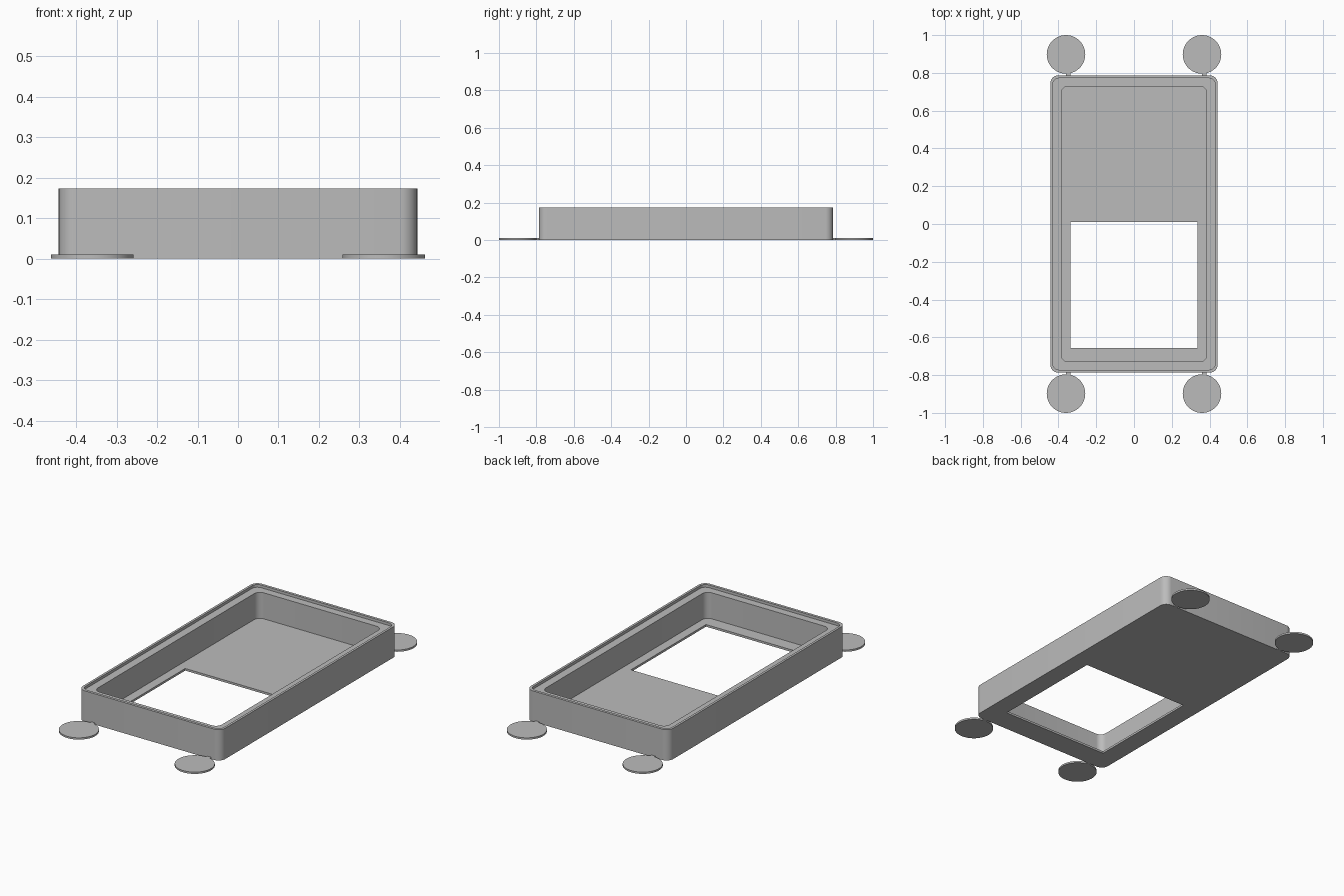
import bpy, bmesh, math

cube = bpy.data.objects.get("Cube")
if cube:
    bpy.data.objects.remove(cube)

HEIGHT, FLOOR, LIP = 0.173, 0.012, 0.158

grey = bpy.data.materials.new("plain grey")
grey.use_nodes = True
colour = (0.5, 0.5, 0.5, 1)
grey.diffuse_color = colour
grey.node_tree.nodes["Principled BSDF"].inputs["Base Color"].default_value = colour


def finish(name, bm):
    bmesh.ops.recalc_face_normals(bm, faces=bm.faces)
    mesh = bpy.data.meshes.new(name)
    bm.to_mesh(mesh)
    bm.free()
    mesh.materials.append(grey)
    obj = bpy.data.objects.new(name, mesh)
    bpy.context.collection.objects.link(obj)
    bpy.ops.object.select_all(action="DESELECT")
    obj.select_set(True)
    bpy.context.view_layer.objects.active = obj
    bpy.ops.object.shade_smooth_by_angle(angle=math.radians(30))
    return obj


def rounded_ring(bm, hx, hy, radius, z, steps=8):
    ring = []
    for corner, (sx, sy) in enumerate([(1, 1), (-1, 1), (-1, -1), (1, -1)]):
        for i in range(steps + 1):
            a = (corner + i / steps) * math.pi / 2
            ring.append(bm.verts.new((sx * (hx - radius) + radius * math.cos(a),
                                      sy * (hy - radius) + radius * math.sin(a), z)))
    return ring


def window_ring(bm, z):
    return [bm.verts.new((x, y, z)) for x, y in
            [(0.335, 0.01), (-0.335, 0.01), (-0.335, -0.656), (0.335, -0.656)]]


def bridge(bm, a, b):
    for i in range(len(a)):
        j = (i + 1) % len(a)
        bm.faces.new((a[i], a[j], b[j], b[i]))


def fill_between(bm, *rings):
    edges = []
    for ring in rings:
        for a, b in zip(ring, ring[1:] + ring[:1]):
            edges.append(bm.edges.get((a, b)) or bm.edges.new((a, b)))
    bmesh.ops.triangle_fill(bm, edges=edges, use_beauty=True, normal=(0, 0, 1))


# Tray: outer wall, stepped rim, inner wall, floor with a window
bm = bmesh.new()
rings = [rounded_ring(bm, *r) for r in [
    (0.443, 0.787, 0.042, 0),
    (0.443, 0.787, 0.042, HEIGHT),
    (0.430, 0.772, 0.034, HEIGHT),
    (0.430, 0.772, 0.034, LIP),
    (0.385, 0.729, 0.036, LIP),
    (0.385, 0.729, 0.036, FLOOR)]]
for a, b in zip(rings, rings[1:]):
    bridge(bm, a, b)
low, high = window_ring(bm, 0), window_ring(bm, FLOOR)
bridge(bm, low, high)
fill_between(bm, rings[0], low)
fill_between(bm, rings[-1], high)
finish("tray", bm)

# Corner pads, each joined to the tray by a small tab
for side, sx in (("right", -1), ("left", 1)):
    for end, sy in (("front", -1), ("back", 1)):
        bm = bmesh.new()
        bmesh.ops.create_cone(bm, cap_ends=True, segments=64, radius1=0.102,
                              radius2=0.102, depth=0.01)
        bmesh.ops.translate(bm, verts=bm.verts, vec=(sx * 0.36, sy * 0.898, 0.005))
        finish(f"{end}_{side}_pad", bm)

        bm = bmesh.new()
        bmesh.ops.create_cube(bm, size=1)
        bmesh.ops.scale(bm, verts=bm.verts, vec=(0.024, 0.03, 0.01))
        bmesh.ops.translate(bm, verts=bm.verts,
                            vec=(sx * 0.36 + 0.012, sy * 0.797, 0.005))
        finish(f"{end}_{side}_tab", bm)
